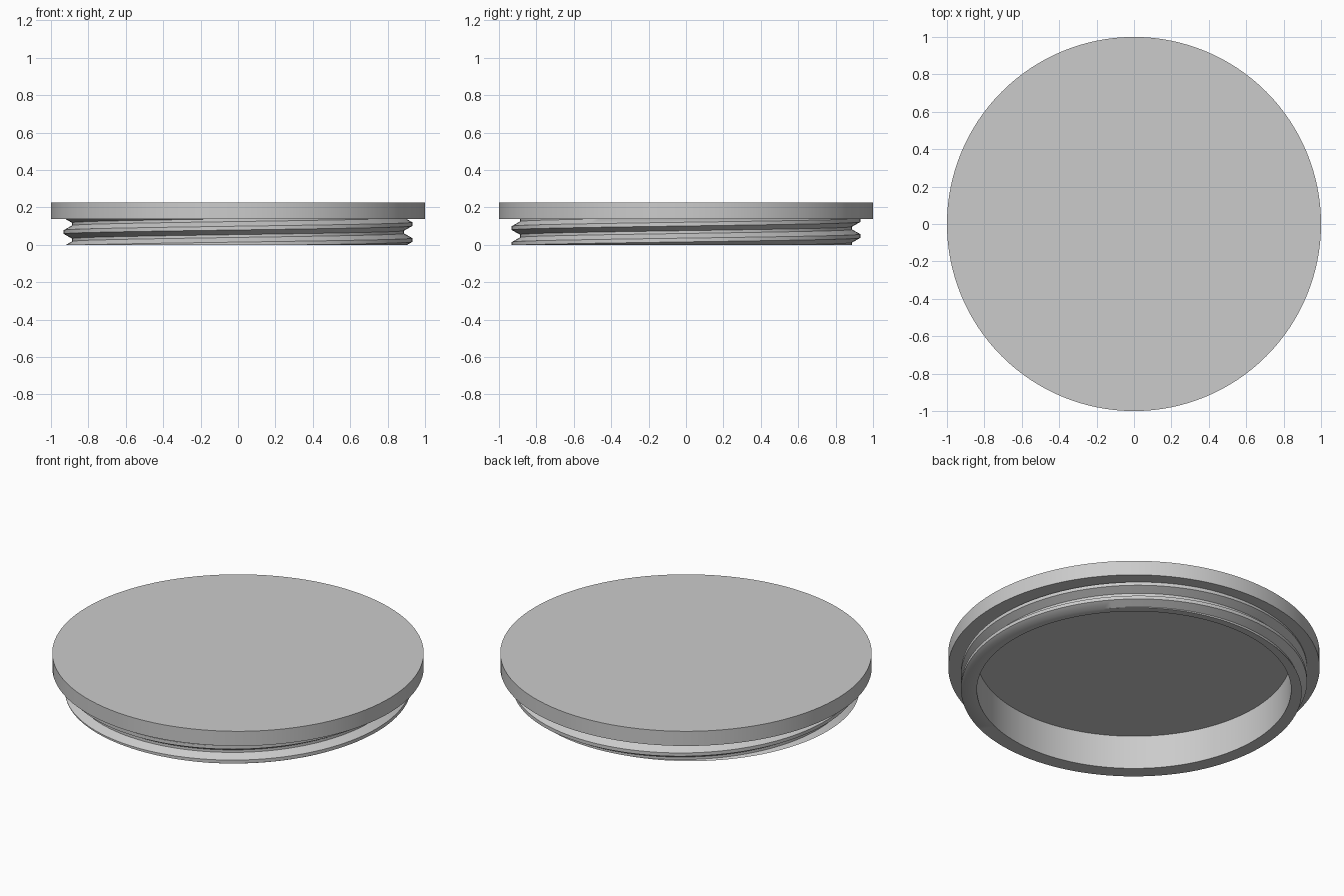
import bpy, bmesh
from math import sin, cos, pi, radians

SEGMENTS = 128
INNER, ROOT, CREST, RIM = 0.846, 0.888, 0.932, 1.0
CEILING, LEDGE, TOP = 0.20, 0.138, 0.225
PITCH = 0.085

cube = bpy.data.objects.get("Cube")
if cube:
    bpy.data.objects.remove(cube, do_unlink=True)

grey = bpy.data.materials.new("plain grey")
grey.use_nodes = True
colour = (0.6, 0.6, 0.6, 1)
grey.diffuse_color = colour
grey.node_tree.nodes["Principled BSDF"].inputs["Base Color"].default_value = colour


def revolve(name, section):
    """Sweep section(turn) -> [(radius, z), ...] once around the z axis."""
    bm = bmesh.new()
    columns = []
    for i in range(SEGMENTS + 1):
        a = 2 * pi * i / SEGMENTS
        columns.append([bm.verts.new((r * cos(a), r * sin(a), z))
                        for r, z in section(i / SEGMENTS)])
    for left, right in zip(columns, columns[1:]):
        for k in range(len(left) - 1):
            bm.faces.new((left[k], right[k], right[k + 1], left[k + 1]))
    bmesh.ops.remove_doubles(bm, verts=bm.verts, dist=0.00002)
    bmesh.ops.recalc_face_normals(bm, faces=bm.faces)
    mesh = bpy.data.meshes.new(name)
    bm.to_mesh(mesh)
    bm.free()
    mesh.materials.append(grey)
    obj = bpy.data.objects.new(name, mesh)
    bpy.context.collection.objects.link(obj)
    bpy.ops.object.select_all(action="DESELECT")
    obj.select_set(True)
    bpy.context.view_layer.objects.active = obj
    bpy.ops.object.shade_smooth_by_angle(angle=radians(30))
    return obj


def cap_section(turn):
    return [(0, CEILING), (INNER, CEILING), (INNER, LEDGE),
            (RIM, LEDGE), (RIM, TOP), (0, TOP)]


def thread_section(turn):
    # Trapezoid thread: root, lower flank, crest, upper flank
    tooth = [(ROOT, 0.018), (ROOT, 0.033), (CREST, 0.058), (CREST, 0.078)]
    helix = [(r, z + PITCH * (n + turn - 0.5))
             for n in range(-3, 4) for r, z in tooth]

    def radius_at(height):
        for (r0, z0), (r1, z1) in zip(helix, helix[1:]):
            if z0 <= height <= z1:
                return r0 + (r1 - r0) * (height - z0) / (z1 - z0)

    # Trim the thread flat at the bottom edge and under the cap
    wall = []
    for r, z in helix:
        trimmed = min(max(z, 0), LEDGE)
        wall.append((r if trimmed == z else radius_at(trimmed), trimmed))
    return [(INNER, LEDGE), (INNER, 0)] + wall + [(INNER, LEDGE)]


# Flat lid plate with its recessed ceiling
revolve("lid_cap", cap_section)
# Hollow neck with a right-handed screw thread
revolve("threaded_ring", thread_section)
